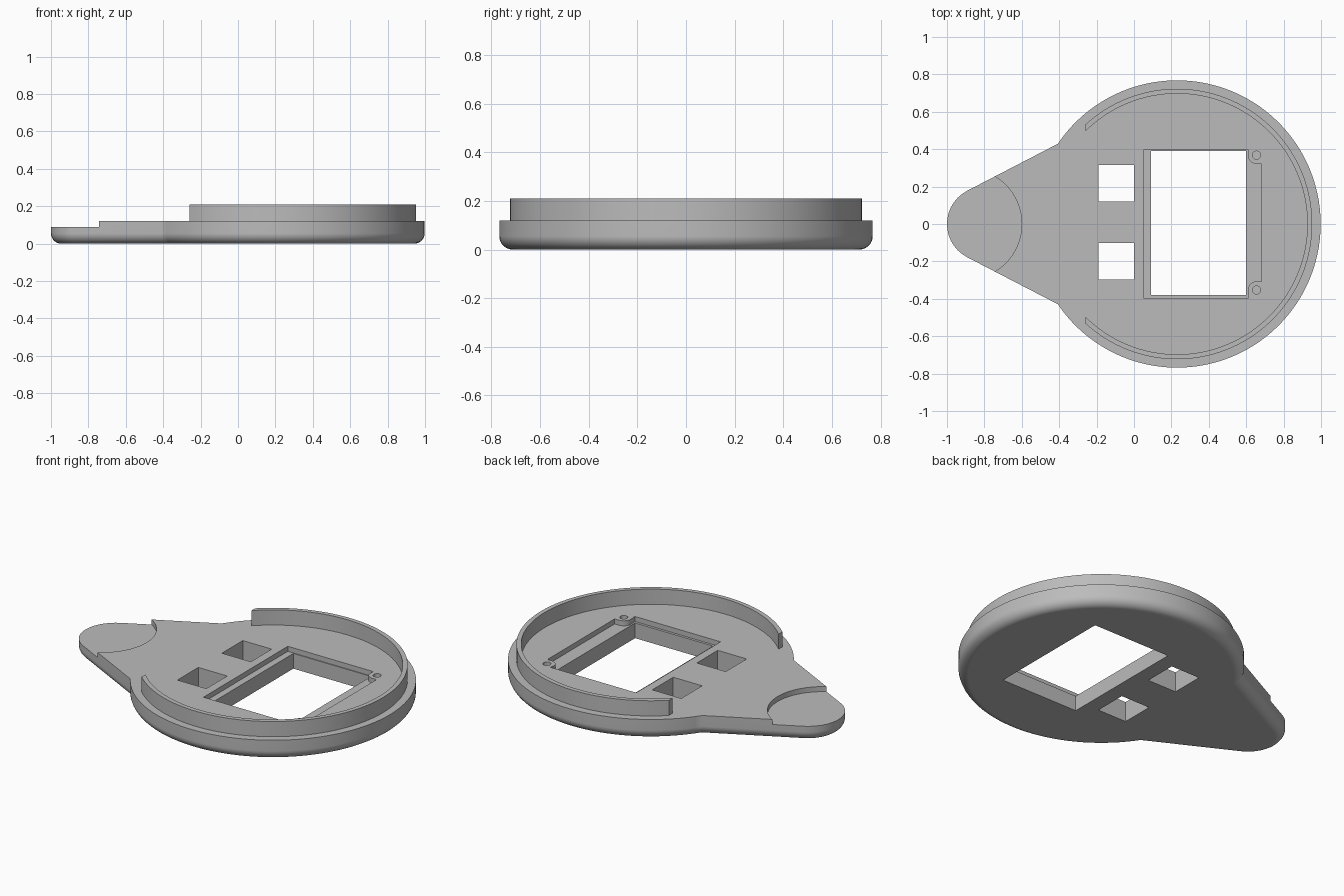
import bpy, bmesh, math

if "Cube" in bpy.data.objects:
    bpy.data.objects.remove(bpy.data.objects["Cube"])

grey = bpy.data.materials.new("plain grey")
grey.use_nodes = True
grey.diffuse_color = (0.5, 0.5, 0.5, 1)
grey.node_tree.nodes["Principled BSDF"].inputs["Base Color"].default_value = (0.5, 0.5, 0.5, 1)

CX, R = 0.23, 0.768          # round body
TX, TR = -0.8, 0.2           # tail tip
TOP, ROUND = 0.12, 0.055     # plate height, lower edge rounding


def arc(cx, cy, r, a0, a1, n):
    return [(cx + r * math.cos(a0 + (a1 - a0) * i / n),
             cy + r * math.sin(a0 + (a1 - a0) * i / n)) for i in range(n + 1)]


def stack(name, rings):
    """Solid skinned through rings of (points, z), capped at both ends."""
    bm = bmesh.new()
    loops = [[bm.verts.new((x, y, z)) for x, y in pts] for pts, z in rings]
    for low, high in zip(loops, loops[1:]):
        n = len(low)
        for i in range(n):
            j = (i + 1) % n
            bm.faces.new((low[i], low[j], high[j], high[i]))
    bm.faces.new(loops[0])
    bm.faces.new(loops[-1])
    bmesh.ops.recalc_face_normals(bm, faces=bm.faces)
    mesh = bpy.data.meshes.new(name)
    bm.to_mesh(mesh)
    bm.free()
    mesh.materials.append(grey)
    obj = bpy.data.objects.new(name, mesh)
    bpy.context.collection.objects.link(obj)
    return obj


def prism(name, pts, z0, z1):
    return stack(name, [(pts, z0), (pts, z1)])


def rect(x0, x1, y0, y1):
    return [(x0, y0), (x1, y0), (x1, y1), (x0, y1)]


def activate(obj):
    bpy.ops.object.select_all(action="DESELECT")
    obj.select_set(True)
    bpy.context.view_layer.objects.active = obj


def cut(obj, cutter):
    cutter.hide_render = True
    activate(obj)
    mod = obj.modifiers.new("cut", "BOOLEAN")
    mod.operation = "DIFFERENCE"
    mod.solver = "EXACT"
    mod.object = cutter
    bpy.ops.object.modifier_apply(modifier=mod.name)
    bpy.data.objects.remove(cutter)


def finish(obj):
    activate(obj)
    bpy.ops.object.shade_smooth_by_angle(angle=math.radians(30))
    obj.modifiers.new("clean shading", "WEIGHTED_NORMAL").keep_sharp = True


def outline(d):
    """Disc plus tapering tail, shrunk inward by d."""
    tilt = math.radians(27.4)
    nx, ny = -math.sin(tilt), math.cos(tilt)
    span = CX - TX
    reach = TR - d - span * nx
    t = span * ny - math.sqrt((R - d) ** 2 - reach ** 2)
    x = TX + (TR - d) * nx + t * ny
    y = (TR - d) * ny - t * nx
    a = math.atan2(y, x - CX)
    b = math.pi / 2 + tilt
    return arc(CX, 0, R - d, -a, a, 96) + arc(TX, 0, TR - d, b, 2 * math.pi - b, 14)


# Base plate with a rounded lower edge
rings = []
for i in range(8):
    a = math.pi / 2 * i / 7
    rings.append((outline(ROUND * (1 - math.sin(a))), ROUND * (1 - math.cos(a))))
rings.append((outline(0), TOP))
plate = stack("base_plate", rings)

# Thumb recess on the tail
cut(plate, prism("thumb_cutter", arc(-0.897, 0, 0.297, 0, math.tau * 63 / 64, 63), 0.09, 0.3))

# Display window and the two button openings
cut(plate, prism("window_cutter", rect(0.09, 0.6, -0.38, 0.39), -0.1, 0.3))
for y in (0.12, -0.297):
    cut(plate, prism("button_cutter", rect(-0.19, 0.0, y, y + 0.196), -0.1, 0.3))

# Shallow ledge around the window, its corners rounded around the screw bosses
half = math.pi / 2
ledge = [(0.05, 0.395), (0.05, -0.395), (0.612, -0.395)]
ledge += arc(0.655, -0.353, 0.046, math.pi, half, 10) + [(0.683, -0.307)]
ledge += [(0.683, 0.322)] + arc(0.655, 0.368, 0.046, -half, -math.pi, 10) + [(0.612, 0.395)]
cut(plate, prism("ledge_cutter", ledge, 0.09, 0.3))

# Screw holes
for y in (-0.353, 0.368):
    cut(plate, prism("screw_cutter", arc(0.655, y, 0.022, 0, math.tau * 23 / 24, 23), 0.05, 0.3))
finish(plate)

# Raised rim, open towards the tail
outer, inner = 0.723, 0.697
ao, ai = (math.acos((-0.26 - CX) / r) for r in (outer, inner))
rim = prism("raised_rim", arc(CX, 0, outer, -ao, ao, 96) + arc(CX, 0, inner, ai, -ai, 96), 0.115, 0.21)
finish(rim)
